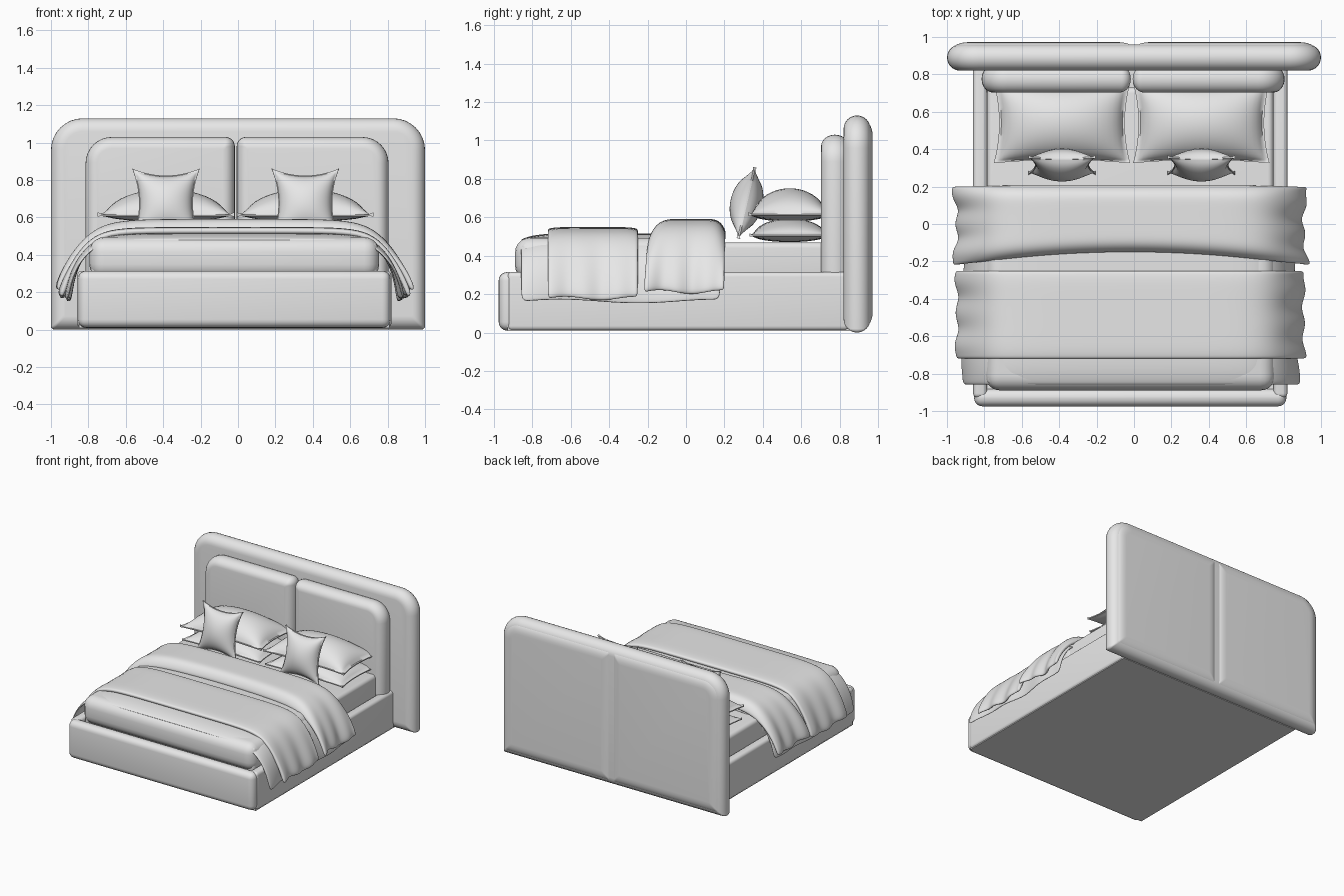
import bpy, bmesh, math
from mathutils import Matrix, Vector

old = bpy.data.objects.get("Cube")
if old:
    bpy.data.objects.remove(old, do_unlink=True)

fabric = bpy.data.materials.new("light_grey_fabric")
fabric.use_nodes = True
grey = (0.8, 0.8, 0.8, 1)
fabric.diffuse_color = grey
fabric.node_tree.nodes["Principled BSDF"].inputs["Base Color"].default_value = grey

CX = -0.02  # centre line of the bed frame and bedding


def finish(name, bm, angle=40):
    bmesh.ops.recalc_face_normals(bm, faces=bm.faces)
    mesh = bpy.data.meshes.new(name)
    bm.to_mesh(mesh)
    bm.free()
    mesh.materials.append(fabric)
    obj = bpy.data.objects.new(name, mesh)
    bpy.context.collection.objects.link(obj)
    bpy.ops.object.select_all(action='DESELECT')
    obj.select_set(True)
    bpy.context.view_layer.objects.active = obj
    bpy.ops.object.shade_smooth_by_angle(angle=math.radians(angle))
    return obj


def box(name, lo, hi, bevel):
    bm = bmesh.new()
    bmesh.ops.create_cube(bm, size=1)
    lo, hi = Vector(lo), Vector(hi)
    for v in bm.verts:
        v.co = (lo + hi) / 2 + v.co * (hi - lo)
    if bevel:
        bmesh.ops.bevel(bm, geom=bm.edges[:], offset=bevel, segments=5,
                        profile=0.5, affect='EDGES')
    return finish(name, bm)


def skin(bm, rows, closed):
    n = len(rows[0])
    for a, b in zip(rows, rows[1:]):
        for i in range(n if closed else n - 1):
            j = (i + 1) % n
            bm.faces.new((a[i], a[j], b[j], b[i]))


def padded_slab(name, x0, x1, z0, z1, radii, y, depth, edge):
    """Upright panel with rounded corners and soft edges; radii go from bottom left anticlockwise."""
    bm = bmesh.new()
    rings = []
    for k in range(13):
        t = math.pi * (k / 12 - 0.5)
        inset = edge * (1 - math.cos(t))
        ring = []
        corners = ((x0, z0, 1, 1), (x1, z0, -1, 1), (x1, z1, -1, -1), (x0, z1, 1, -1))
        for c, (x, z, sx, sz) in enumerate(corners):
            r = max(radii[c] - inset, 0.01)
            for s in range(9):
                a = math.pi * (1 + c / 2 + s / 16)
                ring.append(bm.verts.new((x + sx * (inset + r) + r * math.cos(a),
                                          y + depth * math.sin(t),
                                          z + sz * (inset + r) + r * math.sin(a))))
        rings.append(ring)
    skin(bm, rings, True)
    bm.faces.new(rings[0])
    bm.faces.new(rings[-1])
    return finish(name, bm)


def pillow(name, centre, w, d, up, down, pinch, tilt=0, n=24):
    """Stuffed cushion with concave sides, pointed corners and a thin rim."""
    bm = bmesh.new()
    for side in (up, -down):
        rows = []
        for j in range(n + 1):
            v = math.sin(math.pi * (j / n - 0.5))
            row = []
            for i in range(n + 1):
                u = math.sin(math.pi * (i / n - 0.5))
                puff = max(0, (1 - (u / 0.95) ** 2) * (1 - (v / 0.95) ** 2)) ** 0.55
                row.append(bm.verts.new((u * w * (1 - pinch * (1 - v * v)),
                                         v * d * (1 - pinch * (1 - u * u)),
                                         side * puff + math.copysign(0.004, side))))
            rows.append(row)
        skin(bm, rows, False)
    # close the rim between the two skins
    rim = [e for e in bm.edges if e.is_boundary]
    bmesh.ops.bridge_loops(bm, edges=rim)
    bmesh.ops.transform(bm, verts=bm.verts,
                        matrix=Matrix.Translation(centre) @ Matrix.Rotation(tilt, 4, 'X'))
    return finish(name, bm, 60)


def drape(name, path, top, y0, y1, bow, sag, ripple, flare, thick):
    """Cloth laid across the bed; path is (distance from centre, drop) for one half."""
    bm = bmesh.new()
    section = [(-x, d) for x, d in reversed(path[1:])] + path
    reach, fall = path[-1]
    rows, n = [], 20
    for k in range(n + 1):
        v = k / n
        e = abs(2 * v - 1)
        row = []
        for x, drop in section:
            hang = min(1, drop / fall)
            side = 1 if x > 0 else -1
            start = y0 - bow * (x / reach) ** 2
            out = hang * (flare * e * e + ripple * math.sin(17 * v + side))
            z = top - drop - sag * e ** 8 * (1 - hang) + hang * ripple * math.sin(8 * v)
            row.append(bm.verts.new((CX + x + side * out, start + (y1 - start) * v, z)))
        rows.append(row)
    skin(bm, rows, False)
    obj = finish(name, bm, 180)
    solid = obj.modifiers.new("thickness", 'SOLIDIFY')
    solid.thickness = thick
    solid.offset = 0
    sub = obj.modifiers.new("softness", 'SUBSURF')
    sub.levels = sub.render_levels = 2
    return obj


# Headboard with two shallow back panels meeting at a seam
padded_slab("headboard", -1, 1, 0, 1.13, (0.02, 0.02, 0.17, 0.17), 0.89, 0.07, 0.07)
for side, tag in ((-1, "right"), (1, "left")):
    xs = sorted((0, side * 0.97))
    corner = (0.02, 0.02, 0.14, 0.02) if side > 0 else (0.02, 0.02, 0.02, 0.14)
    padded_slab("back_panel_" + tag, *xs, 0.03, 1.1, corner, 0.93, 0.042, 0.08)
    # Upholstered front panels
    xs = sorted((-0.012 + side * 0.005, -0.005 + side * 0.81))
    corner = (0.03, 0.03, 0.14, 0.05) if side > 0 else (0.03, 0.03, 0.05, 0.14)
    padded_slab("front_panel_" + tag, *xs, 0.26, 1.03, corner, 0.775, 0.072, 0.06)
    # Side rails
    xs = sorted((CX + side * 0.765, CX + side * 0.84))
    box("side_rail_" + tag, (xs[0], -0.93, 0.01), (xs[1], 0.85, 0.315), 0.025)

# Bed base and mattress
box("footboard", (CX - 0.835, -0.975, 0.01), (CX + 0.835, -0.88, 0.315), 0.045)
box("base", (CX - 0.83, -0.93, 0.008), (CX + 0.83, 0.85, 0.1), 0)
box("deck", (CX - 0.78, -0.9, 0.05), (CX + 0.78, 0.85, 0.28), 0)
box("mattress", (CX - 0.765, -0.86, 0.25), (CX + 0.765, 0.73, 0.47), 0.03)
box("duvet_body", (CX - 0.775, -0.89, 0.27), (CX + 0.775, 0.19, 0.495), 0.08)

# Bedding layers that hang over both sides
drape("duvet", [(0, 0), (0.35, 0), (0.62, 0.003), (0.72, 0.025), (0.79, 0.08),
                (0.84, 0.16), (0.87, 0.25), (0.885, 0.35)],
      0.508, -0.86, 0.18, 0, 0.03, 0.01, 0.015, 0.016)
drape("throw", [(0, 0), (0.35, 0), (0.6, 0.003), (0.72, 0.03), (0.8, 0.1),
                (0.86, 0.2), (0.9, 0.29), (0.92, 0.36)],
      0.535, -0.72, -0.25, 0, 0.01, 0.009, 0.01, 0.028)
drape("folded_blanket", [(0, 0), (0.35, 0), (0.6, 0.005), (0.72, 0.04), (0.8, 0.11),
                         (0.86, 0.2), (0.9, 0.29), (0.92, 0.37)],
      0.578, -0.14, 0.2, 0.08, 0.07, 0.01, 0.03, 0.028)

# Sleeping pillows in two layers, and a scatter cushion on each side
for x, tag in ((-0.385, "right"), (0.36, "left")):
    pillow("lower_pillow_" + tag, (x, 0.54, 0.505), 0.35, 0.21, 0.085, 0.03, 0.06)
    pillow("upper_pillow_" + tag, (x, 0.54, 0.612), 0.365, 0.215, 0.135, 0.03, 0.08)
    pillow("scatter_cushion_" + tag, (x, 0.315, 0.675), 0.18, 0.19, 0.08, 0.08, 0.2,
           math.radians(77))
